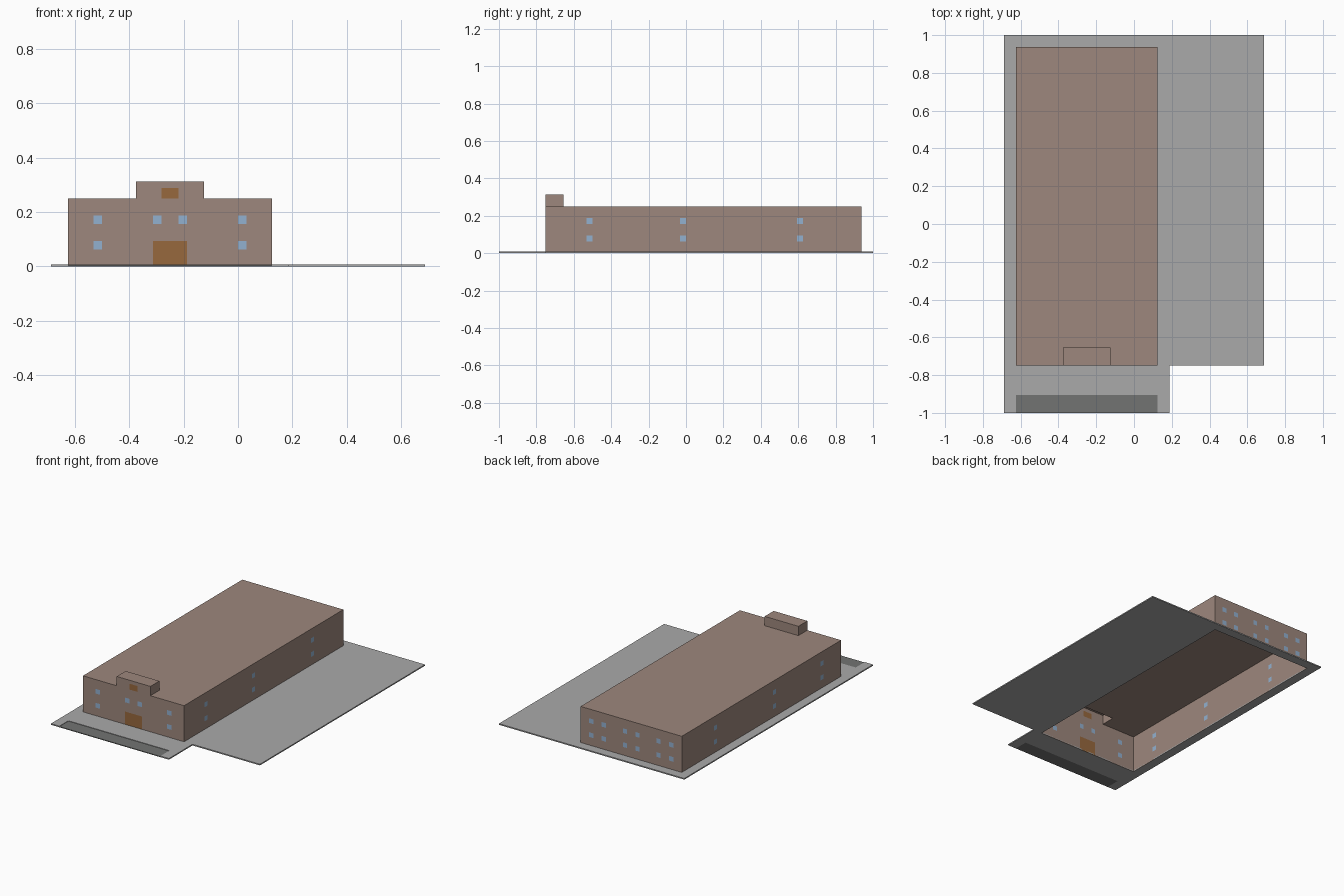
import bpy, bmesh
from mathutils import Vector

cube = bpy.data.objects.get("Cube")
if cube:
    bpy.data.objects.remove(cube, do_unlink=True)


def material(name, rgb):
    m = bpy.data.materials.new(name)
    m.use_nodes = True
    m.diffuse_color = (*rgb, 1)
    m.node_tree.nodes["Principled BSDF"].inputs["Base Color"].default_value = (*rgb, 1)
    return m


WALL, GLASS, WOOD, PAVING, ASPHALT = range(5)
MATS = [material("wall brown", (0.34, 0.245, 0.205)),
        material("window blue", (0.29, 0.44, 0.63)),
        material("door wood", (0.31, 0.14, 0.048)),
        material("paving grey", (0.40, 0.40, 0.40)),
        material("dark asphalt", (0.17, 0.175, 0.17))]
HOLE = None


def panel(name, axis, at, outward, base, regions=(), thickness=0):
    """Flat sheet across one axis. Regions (u0, u1, v0, v1, material) are cut
    into it; the last one covering a cell decides its material or opens it."""
    rects = [base, *regions]
    us = sorted({u for r in rects for u in r[:2]})
    vs = sorted({v for r in rects for v in r[2:4]})
    bm = bmesh.new()

    def point(u, v):
        co = [u, v]
        co.insert(axis, at)
        return bm.verts.new(co)

    grid = [[point(u, v) for v in vs] for u in us]
    for i in range(len(us) - 1):
        for j in range(len(vs) - 1):
            cu, cv = (us[i] + us[i + 1]) / 2, (vs[j] + vs[j + 1]) / 2
            mat = HOLE
            for u0, u1, v0, v1, m in rects:
                if u0 < cu < u1 and v0 < cv < v1:
                    mat = m
            if mat is HOLE:
                continue
            f = bm.faces.new((grid[i][j], grid[i + 1][j], grid[i + 1][j + 1], grid[i][j + 1]))
            f.material_index = mat
            f.normal_update()
            if f.normal[axis] * outward < 0:
                f.normal_flip()
    bmesh.ops.delete(bm, geom=[v for v in bm.verts if not v.link_faces], context='VERTS')
    me = bpy.data.meshes.new(name)
    bm.to_mesh(me)
    bm.free()
    for m in MATS:
        me.materials.append(m)
    ob = bpy.data.objects.new(name, me)
    bpy.context.collection.objects.link(ob)
    if thickness:
        mod = ob.modifiers.new("thickness", 'SOLIDIFY')
        mod.thickness = thickness
        mod.offset = -1
    return ob


# Main dimensions
U = 1 / 32                                   # window size and layout unit
X0, X1, Y0, Y1, H = -20 * U, 4 * U, -24 * U, 30 * U, 8 * U
TX0, TX1, TY1, TOP = -12 * U, -4 * U, -0.655, 10 * U
SLAB = 0.008
LOWER, UPPER = 2 * U, 5 * U


def windows(starts, rows=(LOWER, UPPER)):
    return [(s * U, s * U + U, z, z + U, GLASS) for s in starts for z in rows]


# Walls
front = [(TX0, TX1, H, TOP, WALL),
         (-10 * U, -6 * U, 0, 3 * U, WOOD),
         (-9 * U, -7 * U, H, 0.289, WOOD)]
front += windows((-17, 0)) + windows((-10, -7), (UPPER,))
panel("front_wall", 1, Y0, -1, (X0, X1, 0, H, WALL), front)
panel("back_wall", 1, Y1, 1, (X0, X1, 0, H, WALL), windows((-18, -15, -10, -7, -2, 1)))
panel("left_wall", 0, X1, 1, (Y0, Y1, 0, H, WALL), windows((-17, -1, 19)))
panel("right_wall", 0, X0, -1, (Y0, Y1, 0, H, WALL), windows((-18, -2, 18)))

# Roof, open beneath the raised entrance block
panel("main_roof", 2, H, 1, (X0, X1, Y0, Y1, WALL), [(TX0, TX1, Y0, TY1, HOLE)])
panel("entrance_block_roof", 2, TOP, 1, (TX0, TX1, Y0, TY1, WALL))
panel("entrance_block_back", 1, TY1, 1, (TX0, TX1, H, TOP, WALL))
for side, x, out in (("left", TX1, 1), ("right", TX0, -1)):
    panel("entrance_block_" + side, 0, x, out, (Y0, TY1, H, TOP, WALL))

# Paved ground around the building, with a dark strip at the front
STRIP = (X0, X1, -1, -0.905)
panel("paved_ground", 2, SLAB, 1, (-22 * U, 22 * U, -1, 1, PAVING),
      [(6 * U, 22 * U, -1, Y0, HOLE), (X0, X1, Y0, Y1, HOLE), (*STRIP, HOLE)], SLAB)
panel("front_strip", 2, 0.005, 1, (*STRIP, ASPHALT), thickness=0.005)
